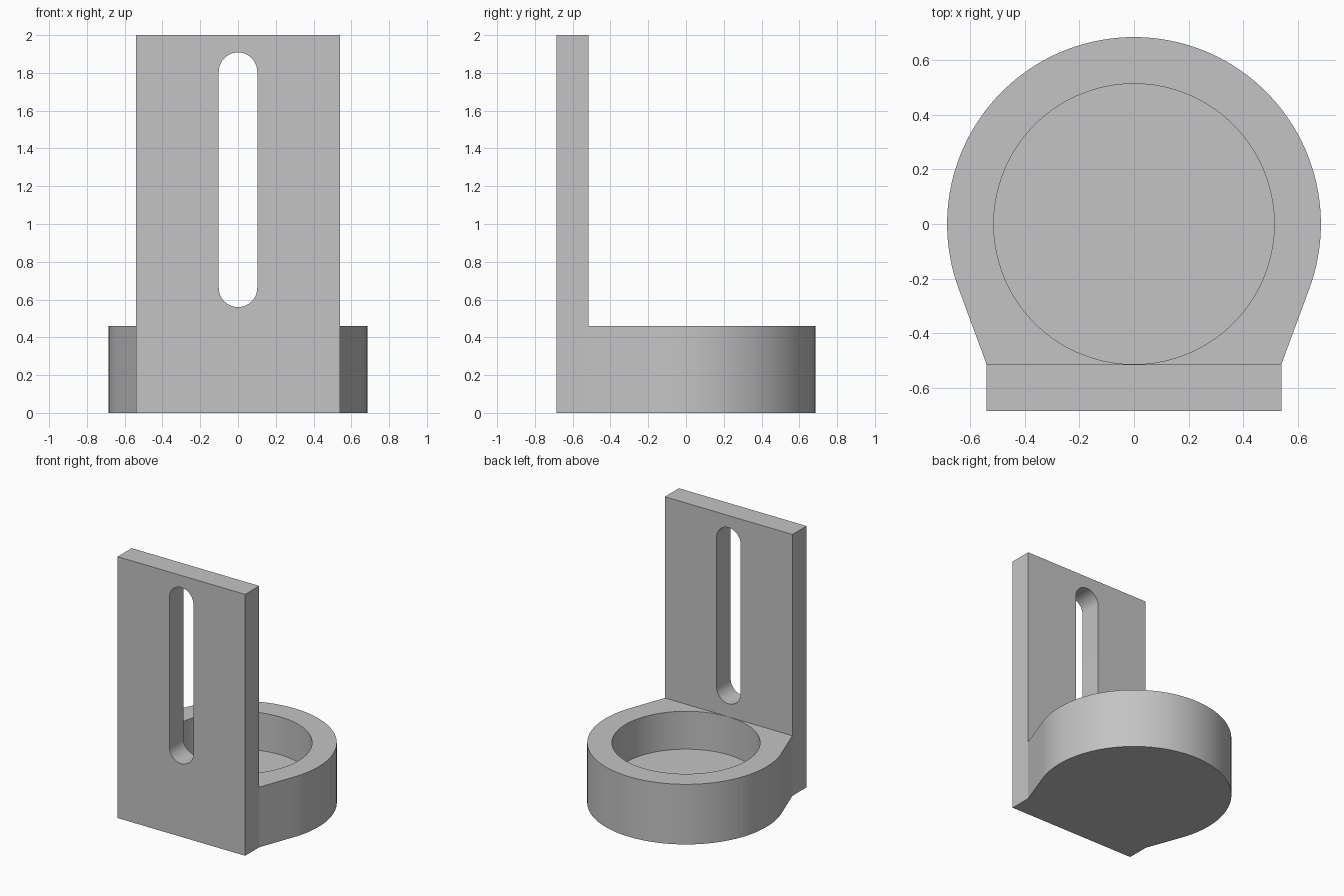
import bpy
import bmesh
from math import pi, sin, cos, atan2, acos, hypot
from mathutils import Matrix

cube = bpy.data.objects.get("Cube")
if cube:
    bpy.data.objects.remove(cube, do_unlink=True)

R_OUT, R_BORE = 0.685, 0.514      # cup radii
HALF_W, Y_IN = 0.54, -0.515       # plate half width, plate inner face
CUP_H, FLOOR = 0.46, 0.17         # cup height, floor thickness

grey = bpy.data.materials.new("light_grey")
grey.use_nodes = True
grey.diffuse_color = (0.55, 0.55, 0.55, 1)
grey.node_tree.nodes["Principled BSDF"].inputs["Base Color"].default_value = grey.diffuse_color


def arc(r, start, end, n, cy=0):
    return [(r * cos(start + (end - start) * i / n),
             cy + r * sin(start + (end - start) * i / n)) for i in range(n + 1)]


def ring(bm, pts, z):
    """Closed loop of vertices and its edges."""
    vs = [bm.verts.new((x, y, z)) for x, y in pts]
    return vs, [bm.edges.new((vs[i - 1], vs[i])) for i in range(len(vs))]


def wall(bm, a, b):
    for i in range(len(a)):
        bm.faces.new((a[i - 1], a[i], b[i], b[i - 1]))


def cap(bm, *edge_loops):
    bmesh.ops.triangle_fill(bm, use_beauty=True, edges=sum(edge_loops, []))


def finish(bm, name, matrix=Matrix()):
    bmesh.ops.recalc_face_normals(bm, faces=bm.faces[:])
    bm.transform(matrix)
    mesh = bpy.data.meshes.new(name)
    bm.to_mesh(mesh)
    bm.free()
    mesh.materials.append(grey)
    obj = bpy.data.objects.new(name, mesh)
    bpy.context.collection.objects.link(obj)
    bpy.ops.object.select_all(action='DESELECT')
    obj.select_set(True)
    bpy.context.view_layer.objects.active = obj
    bpy.ops.object.shade_smooth_by_angle()


# Cup holder: round body with tangent sides running to the plate, blind bore
tangent = atan2(Y_IN, HALF_W) + acos(R_OUT / hypot(HALF_W, Y_IN))
outline = [(-HALF_W, Y_IN), (HALF_W, Y_IN)] + arc(R_OUT, tangent, pi - tangent, 96)
bore = arc(R_BORE, 0, 2 * pi, 128)[:-1]
bm = bmesh.new()
low, low_e = ring(bm, outline, 0)
top, top_e = ring(bm, outline, CUP_H)
rim, rim_e = ring(bm, bore, CUP_H)
base, base_e = ring(bm, bore, FLOOR)
wall(bm, low, top)
wall(bm, rim, base)
cap(bm, top_e, rim_e)
bm.faces.new(low)
bm.faces.new(base)
finish(bm, "cup_holder")

# Mounting plate: drawn flat with a rounded slot, then stood upright
plate = [(-HALF_W, 0), (HALF_W, 0), (HALF_W, 2), (-HALF_W, 2)]
slot = arc(0.102, 0, pi, 24, 1.806) + arc(0.102, pi, 2 * pi, 24, 0.662)
bm = bmesh.new()
sides = []
for z in (-Y_IN, R_OUT):
    sides.append((ring(bm, plate, z), ring(bm, slot, z)))
    cap(bm, sides[-1][0][1], sides[-1][1][1])
for k in range(2):
    wall(bm, sides[0][k][0], sides[1][k][0])
finish(bm, "mounting_plate", Matrix.Rotation(pi / 2, 4, 'X'))
